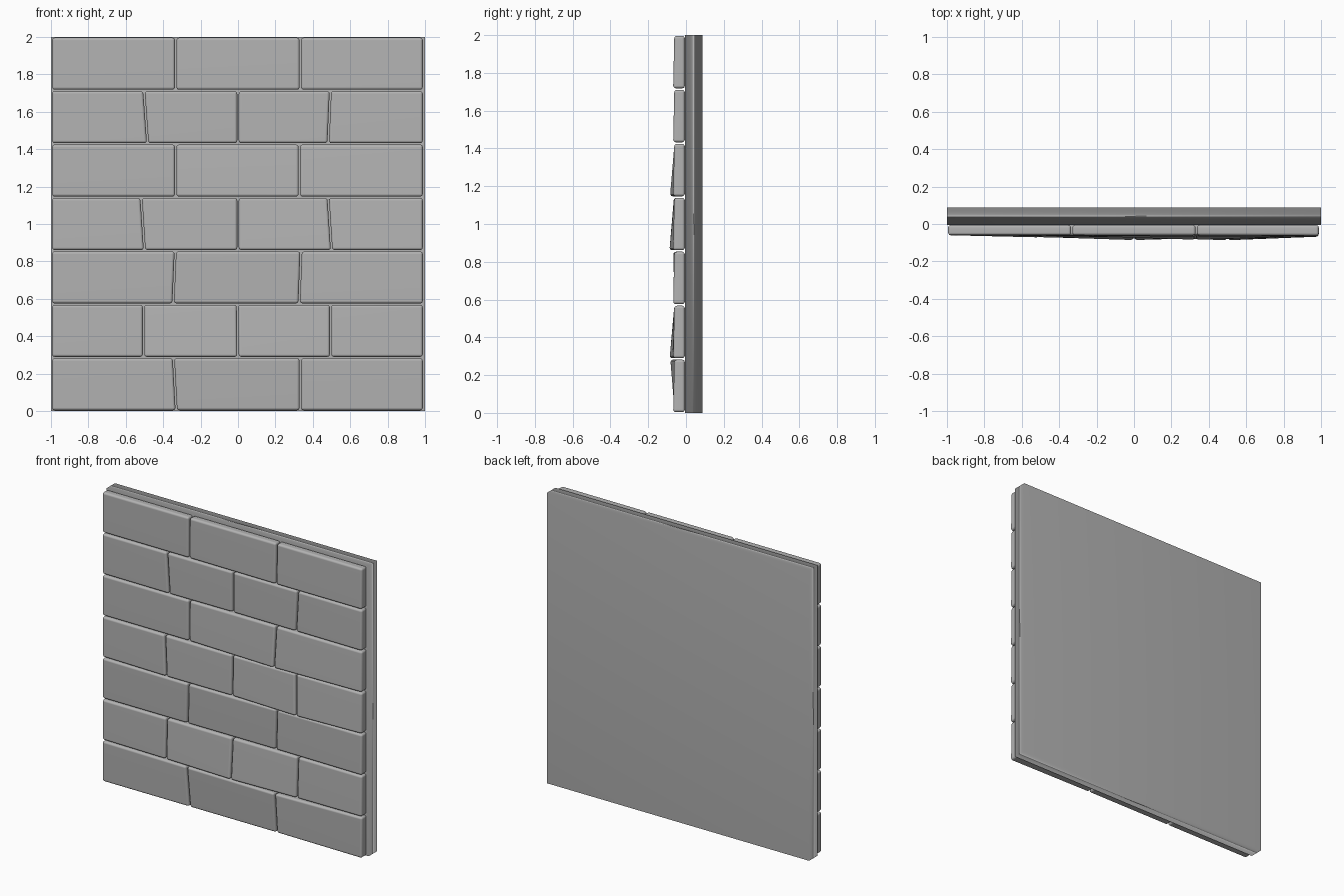
import bpy, bmesh

if "Cube" in bpy.data.objects:
    bpy.data.objects.remove(bpy.data.objects["Cube"])

ROW_H = 2 / 7
GAP = 0.004          # half of the joint width
BACK = -0.006        # plane where bricks meet the slab

stone = bpy.data.materials.new("dark_stone")
stone.diffuse_color = (0.45, 0.45, 0.45, 1)
stone.use_nodes = True
stone.node_tree.nodes["Principled BSDF"].inputs["Base Color"].default_value = stone.diffuse_color


def make_block(name, front, back, bevel, segments):
    """Six-sided block from front and back quads, with rounded edges."""
    bm = bmesh.new()
    f = [bm.verts.new(p) for p in front]
    b = [bm.verts.new(p) for p in back]
    bm.faces.new(f)
    bm.faces.new(b[::-1])
    for i in range(4):
        j = (i + 1) % 4
        bm.faces.new((f[j], f[i], b[i], b[j]))
    bmesh.ops.recalc_face_normals(bm, faces=bm.faces)
    if bevel:
        bmesh.ops.bevel(bm, geom=bm.edges[:], offset=bevel, segments=segments,
                        profile=0.5, affect='EDGES', clamp_overlap=True)
    for p in bm.faces:
        p.smooth = True
    me = bpy.data.meshes.new(name)
    bm.to_mesh(me)
    bm.free()
    me.materials.append(stone)
    ob = bpy.data.objects.new(name, me)
    bpy.context.collection.objects.link(ob)
    # large faces dominate the smooth shading
    wn = ob.modifiers.new("weighted_normals", 'WEIGHTED_NORMAL')
    wn.mode = 'FACE_AREA'
    wn.weight = 50
    return ob


# backing slab
rect = [(-1, 0), (1, 0), (1, 2), (-1, 2)]
make_block("backing_slab", [(x, BACK, z) for x, z in rect],
           [(x, 0.088, z) for x, z in rect], 0, 1)

# inner joints of each course: (x bottom, x top, depth bottom, depth top)
courses = [
    [(-.33, -.345, .060, .072), (.333, .333, .060, .083)],
    [(-.505, -.505, .070, .060), (0, -.003, .087, .062), (.495, .495, .072, .060)],
    [(-.347, -.335, .060, .068), (.327, .337, .060, .064)],
    [(-.50, -.518, .072, .062), (0, 0, .070, .064), (.50, .482, .088, .064)],
    [(-.333, -.333, .062, .060), (.328, .328, .085, .060)],
    [(-.483, -.503, .064, .060), (0, 0, .060, .060), (.482, .494, .064, .060)],
    [(-.333, -.333, .062, .060), (.333, .333, .068, .060)],
]

# brick courses
for r, inner in enumerate(courses):
    joints = [(-.998, -.998, .06, .06)] + inner + [(.992, .992, .068, .062)]
    z0, z1 = r * ROW_H + GAP, (r + 1) * ROW_H - GAP
    for c, (a, b) in enumerate(zip(joints, joints[1:])):
        quad = [(a[0] + GAP, z0, a[2]), (b[0] - GAP, z0, b[2]),
                (b[1] - GAP, z1, b[3]), (a[1] + GAP, z1, a[3])]
        make_block(f"brick_row{r + 1}_{c + 1}",
                   [(x, -d, z) for x, z, d in quad],
                   [(x, BACK, z) for x, z, d in quad], 0.014, 3)
